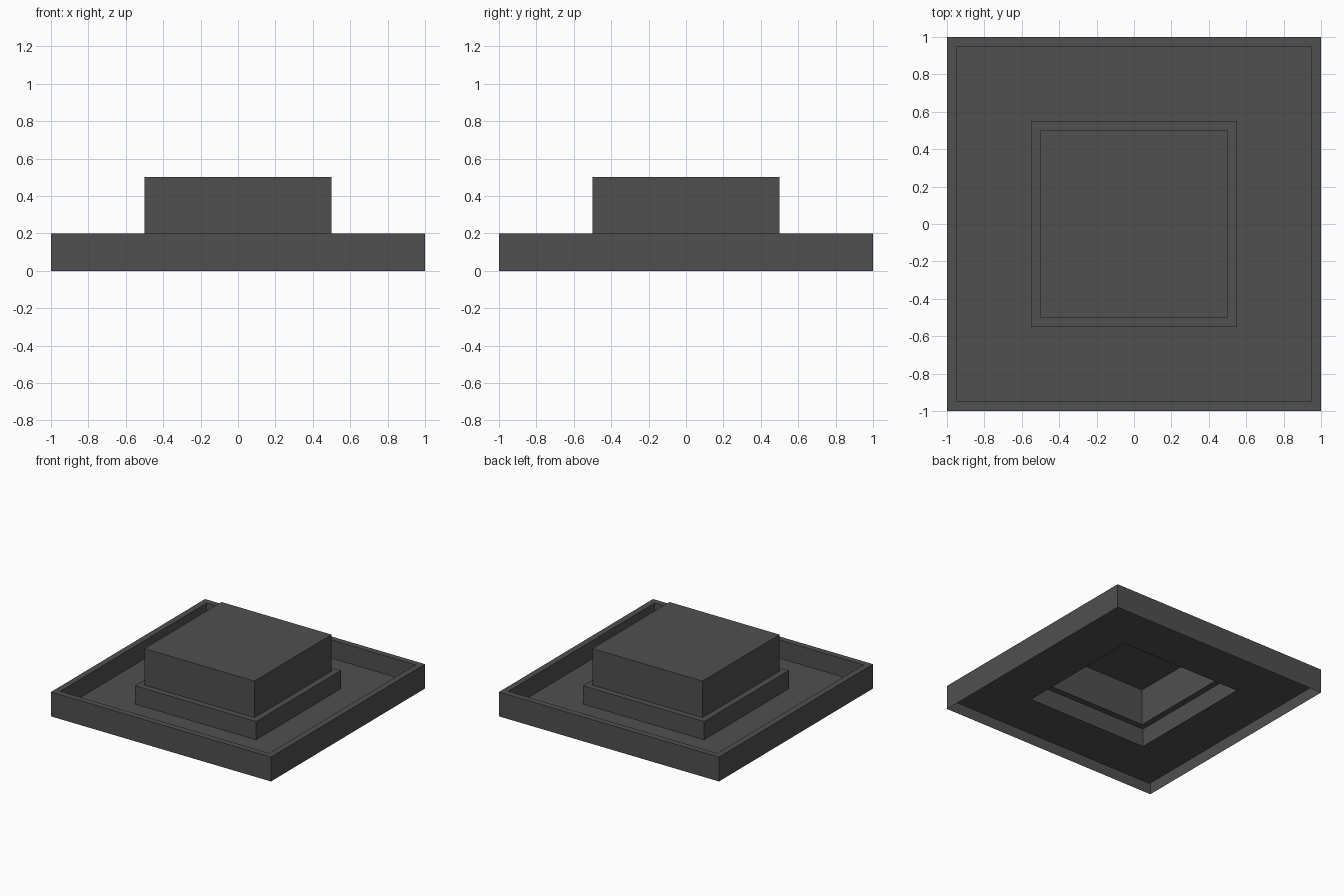
import bpy
import bmesh

if "Cube" in bpy.data.objects:
    bpy.data.objects.remove(bpy.data.objects["Cube"])

# One flat colour for the whole model
grey = bpy.data.materials.new("dark_grey")
grey.diffuse_color = (0.08, 0.08, 0.08, 1.0)
grey.use_nodes = True
grey.node_tree.nodes["Principled BSDF"].inputs["Base Color"].default_value = grey.diffuse_color


def stepped_shell(name, profile, cap=False):
    """Join concentric squares (half width, height) into an open thin shell."""
    bm = bmesh.new()
    rings = [[bm.verts.new((sx * r, sy * r, z))
              for sx, sy in ((-1, -1), (1, -1), (1, 1), (-1, 1))]
             for r, z in profile]
    for low, high in zip(rings, rings[1:]):
        for i in range(4):
            j = (i + 1) % 4
            bm.faces.new((low[i], low[j], high[j], high[i]))
    if cap:
        bm.faces.new(rings[-1])
    mesh = bpy.data.meshes.new(name)
    bm.to_mesh(mesh)
    bm.free()
    mesh.materials.append(grey)
    obj = bpy.data.objects.new(name, mesh)
    bpy.context.collection.objects.link(obj)
    return obj


# Tray: outer wall, rim, inner wall and sunken floor, open underneath
stepped_shell("tray", [(1, 0), (1, 0.2), (0.95, 0.2), (0.95, 0.05), (0.55, 0.05)])

# Raised centre: plinth wall, narrow ledge, block wall and flat top (hollow)
stepped_shell("raised_block", [(0.55, 0.05), (0.55, 0.2), (0.5, 0.2), (0.5, 0.5)], cap=True)
